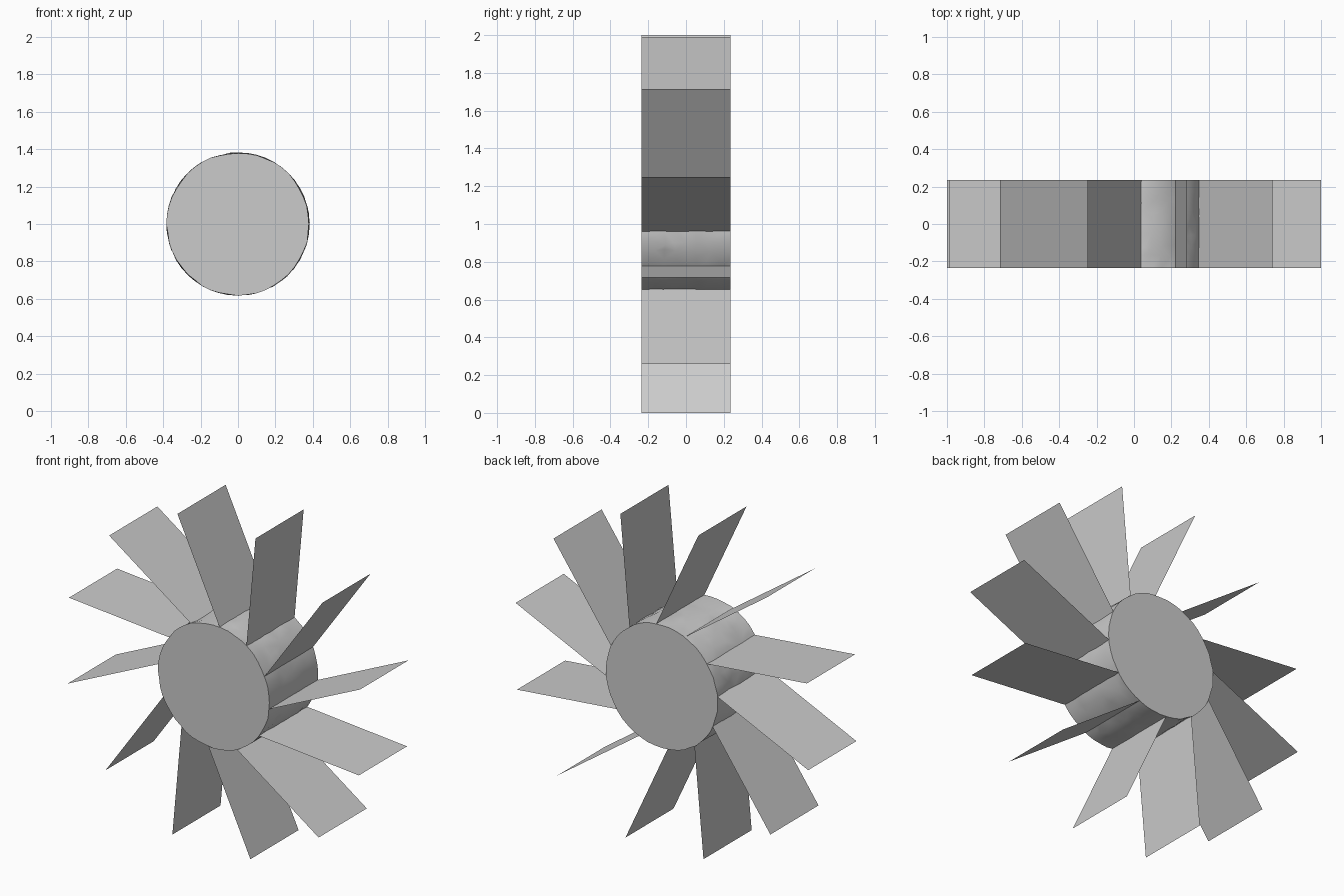
import bpy, bmesh, math, random
from mathutils import Vector

cube = bpy.data.objects.get("Cube")
if cube:
    bpy.data.objects.remove(cube)

random.seed(4)
HALF = 0.235          # half depth of the wheel
HUB_R, TIP_R = 0.381, 1.03
BLADES = 12

grey = bpy.data.materials.new("plain grey")
grey.use_nodes = True
colour = (0.6, 0.6, 0.6, 1)
grey.diffuse_color = colour
grey.node_tree.nodes["Principled BSDF"].inputs["Base Color"].default_value = colour


def polar(radius, degrees, y):
    a = math.radians(degrees)
    return Vector((radius * math.cos(a), y, 1 + radius * math.sin(a)))


def add_object(name, bm):
    mesh = bpy.data.meshes.new(name)
    bm.to_mesh(mesh)
    bm.free()
    mesh.materials.append(grey)
    obj = bpy.data.objects.new(name, mesh)
    bpy.context.collection.objects.link(obj)
    return obj


# Hub: a capped drum with a slightly hammered side and worn rim
bm = bmesh.new()
SIDES, RINGS = 48, 9
rings = []
for r in range(RINGS):
    y = -HALF + 2 * HALF * r / (RINGS - 1)
    inner = 0 < r < RINGS - 1
    ring = []
    for s in range(SIDES):
        angle = 360 / SIDES * (s + (random.uniform(-0.25, 0.25) if inner else 0))
        shift = random.uniform(-0.012, 0.012) if inner else 0
        ring.append(bm.verts.new(polar(HUB_R + random.uniform(-0.004, 0.003), angle, y + shift)))
    rings.append(ring)
for a, b in zip(rings, rings[1:]):
    for s in range(SIDES):
        t = (s + 1) % SIDES
        bm.faces.new((a[s], a[t], b[t], b[s]))
bm.faces.new(rings[0])
bm.faces.new(rings[-1])
bmesh.ops.triangulate(bm, faces=[f for f in bm.faces if len(f.verts) == 4])
bmesh.ops.recalc_face_normals(bm, faces=bm.faces)
hub = add_object("hub", bm)
bpy.ops.object.select_all(action="DESELECT")
hub.select_set(True)
bpy.context.view_layer.objects.active = hub
bpy.ops.object.shade_smooth_by_angle(angle=math.radians(35))

# Blades: thin flat sheets swept forward from the hub to the tip circle
for i in range(BLADES):
    turn = 360 / BLADES * i
    base, tip = turn - 6, turn + 14
    bm = bmesh.new()
    corners = [polar(HUB_R - 0.004, base, -HALF), polar(TIP_R, tip, -HALF),
               polar(TIP_R, tip, HALF), polar(HUB_R - 0.004, base, HALF)]
    bm.faces.new([bm.verts.new(c) for c in corners])
    add_object(f"blade_{i + 1}", bm)
